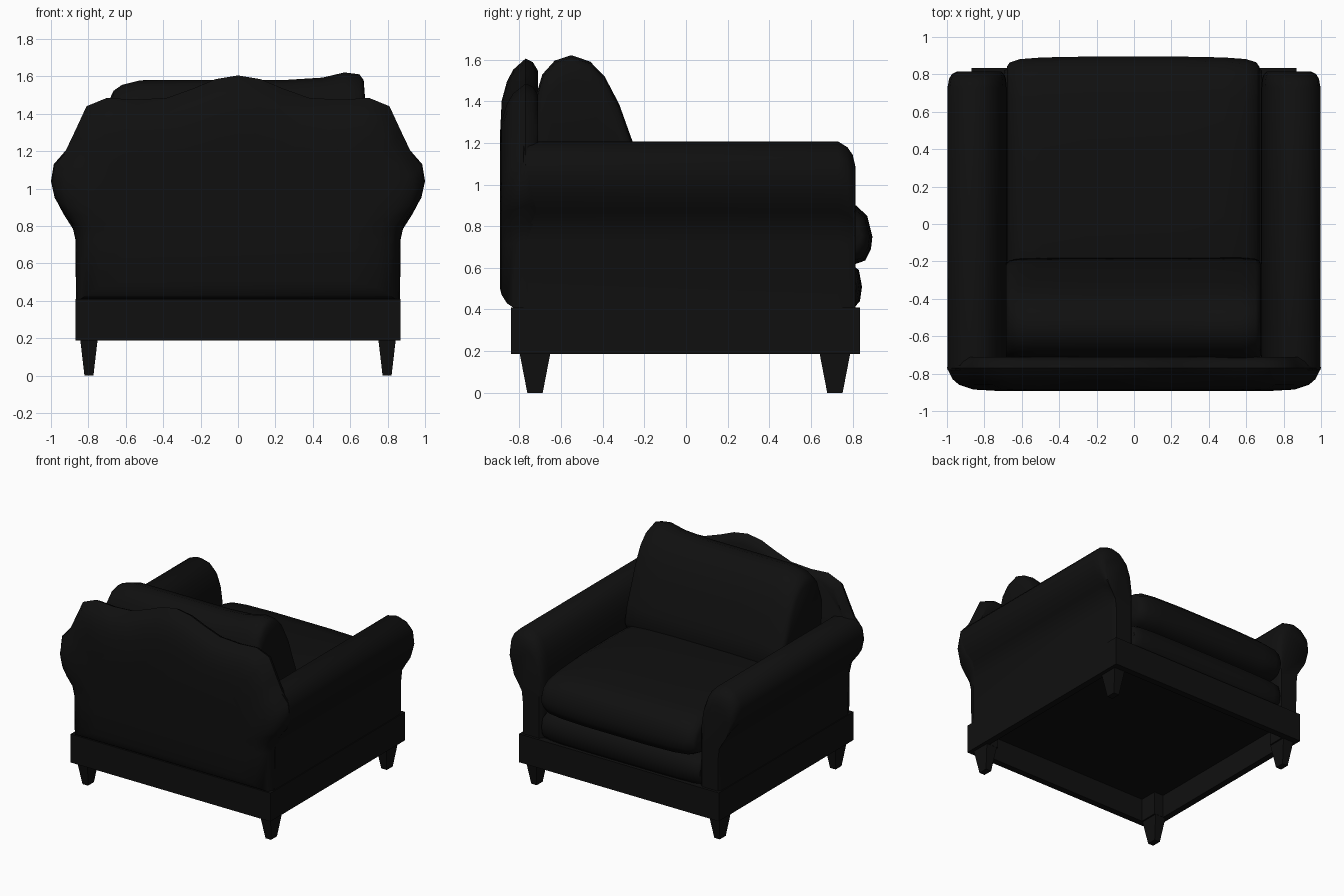
import bpy, bmesh, math

leather = bpy.data.materials.new("black_leather")
leather.diffuse_color = (0.005, 0.005, 0.005, 1)
wood = bpy.data.materials.new("black_wood")
wood.diffuse_color = (0.005, 0.005, 0.005, 1)


def loft(name, rings, mat, angle=40):
    """Skin a list of equal-length closed rings and cap both ends."""
    bm = bmesh.new()
    vs = [[bm.verts.new(p) for p in r] for r in rings]
    n = len(rings[0])
    for a, b in zip(vs, vs[1:]):
        for i in range(n):
            j = (i + 1) % n
            bm.faces.new((a[i], a[j], b[j], b[i]))
    bm.faces.new(vs[0][::-1])
    bm.faces.new(vs[-1])
    bmesh.ops.recalc_face_normals(bm, faces=bm.faces)
    me = bpy.data.meshes.new(name)
    bm.to_mesh(me)
    bm.free()
    for p in me.polygons:
        p.use_smooth = True
    me.set_sharp_from_angle(angle=math.radians(angle))
    me.materials.append(mat)
    ob = bpy.data.objects.new(name, me)
    bpy.context.collection.objects.link(ob)
    return ob


def rect(x0, x1, y0, y1, z):
    return [(x0, y0, z), (x1, y0, z), (x1, y1, z), (x0, y1, z)]


def box(name, x0, x1, y0, y1, z0, z1):
    return loft(name, [rect(x0, x1, y0, y1, z0), rect(x0, x1, y0, y1, z1)], wood, 30)


def cushion(name, profile, stations, pivot):
    """Side profile (y, z) lofted along x; station = x, y scale, z scale."""
    py, pz = pivot
    loft(name, [[(x, py + (y - py) * sy, pz + (z - pz) * sz) for y, z in profile]
                for x, sy, sz in stations], leather, 50)


# Wooden base frame with corner posts, tapered legs and closed underside
for s in (-1, 1):
    box("side_rail", s * 0.87, s * 0.82, -0.84, 0.835, 0.187, 0.41)
    yo, yi = (0.835, 0.785) if s > 0 else (-0.84, -0.79)
    box("cross_rail", -0.82, 0.82, yi, yo, 0.187, 0.41)
    for t in (-1, 1):
        box("corner_post", s * 0.82, s * 0.74, t * 0.79, t * 0.65, 0.189, 0.40)
        yc = 0.715 if t > 0 else -0.725
        loft("leg", [rect(s * 0.797 - 0.024, s * 0.797 + 0.024, yc - 0.037, yc + 0.037, 0),
                     rect(s * 0.797 - 0.047, s * 0.797 + 0.047, yc - 0.075, yc + 0.075, 0.197)],
             wood, 30)
box("underside_panel", -0.82, 0.82, -0.79, 0.785, 0.37, 0.405)

# Rolled arms: cross-section (x, z), rounded over at the front
arm = [(0.68, 0.41), (0.864, 0.41), (0.868, 0.72), (0.88, 0.81), (0.92, 0.87), (0.97, 0.94),
       (0.997, 1.04), (0.985, 1.13), (0.93, 1.185), (0.86, 1.207), (0.79, 1.19),
       (0.735, 1.135), (0.70, 1.04), (0.683, 0.92), (0.68, 0.75)]
arm_stations = [(-0.78, 1, 1), (0.73, 1, 1), (0.775, 0.96, 0.965), (0.80, 0.89, 0.92), (0.815, 0.75, 0.84)]
for s in (-1, 1):
    loft("arm", [[(s * (0.80 + (x - 0.80) * k), y, 0.41 + (z - 0.41) * kz) for x, z in arm]
                 for y, k, kz in arm_stations], leather)

# Back shell: camel-back outline (x, z), domed towards the rear
half = [(0.866, 0.41), (0.87, 0.73), (0.89, 0.82), (0.95, 0.90), (0.98, 0.95), (1.0, 1.04),
        (0.985, 1.13), (0.92, 1.205), (0.87, 1.31), (0.81, 1.44), (0.70, 1.485), (0.55, 1.475),
        (0.38, 1.485), (0.24, 1.535), (0.12, 1.585)]
outline = half + [(0, 1.605)] + [(-x, z) for x, z in reversed(half)]
back_stations = [(-0.893, 0.72, 0.62, 0.09), (-0.885, 0.86, 0.78, 0.06), (-0.86, 0.935, 0.89, 0.02),
                 (-0.83, 0.97, 0.955, 0), (-0.77, 1, 1, 0), (-0.735, 0.99, 0.985, 0),
                 (-0.71, 0.97, 0.95, 0)]
loft("back_shell", [[(x * kx, y, 0.41 + lift + (z - 0.41) * kz) for x, z in outline]
                    for y, kx, kz, lift in back_stations], leather)

# Seat deck and seat cushion
ends = [(0.67, 0.94, 0.55), (0.655, 0.965, 0.75), (0.60, 0.985, 0.9), (0.48, 0.995, 0.97), (0.25, 1, 1)]


def both_sides(e):
    return [(-x - 0.01, a, b) for x, a, b in e] + list(reversed(e))


deck = [(0.80, 0.40), (0.835, 0.44), (0.845, 0.51), (0.83, 0.59), (0.78, 0.625), (0.3, 0.63),
        (-0.72, 0.63), (-0.72, 0.40)]
cushion("seat_deck", deck, both_sides([(x + 0.015, a + (1 - a) * 0.5, b + (1 - b) * 0.5)
                                       for x, a, b in ends]), (0, 0.50))
seat = [(0.79, 0.61), (0.86, 0.635), (0.888, 0.69), (0.895, 0.75), (0.87, 0.85), (0.81, 0.905),
        (0.68, 0.935), (0.4, 0.96), (0, 0.965), (-0.55, 0.94), (-0.70, 0.88), (-0.70, 0.66), (-0.6, 0.61)]
cushion("seat_cushion", seat, both_sides(ends), (0, 0.77))

# Leaning back cushion tucked into the shell, slightly taller at its right corner
back = [(-0.21, 0.88), (-0.18, 0.95), (-0.21, 1.08), (-0.265, 1.22), (-0.32, 1.37), (-0.39, 1.50),
        (-0.46, 1.57), (-0.55, 1.60), (-0.63, 1.575), (-0.69, 1.51), (-0.73, 1.38), (-0.73, 1.2),
        (-0.70, 1.0), (-0.60, 0.86), (-0.35, 0.82)]
cushion("back_cushion", back,
        [(-0.685, 0.9, 0.83), (-0.665, 0.95, 0.89), (-0.62, 0.98, 0.935), (-0.52, 0.99, 0.97),
         (-0.25, 1, 0.972), (0.25, 1, 0.972), (0.45, 1, 0.99), (0.57, 1, 1.03),
         (0.65, 0.98, 1.015), (0.672, 0.94, 0.97), (0.678, 0.88, 0.86)], (-0.48, 0.9))
